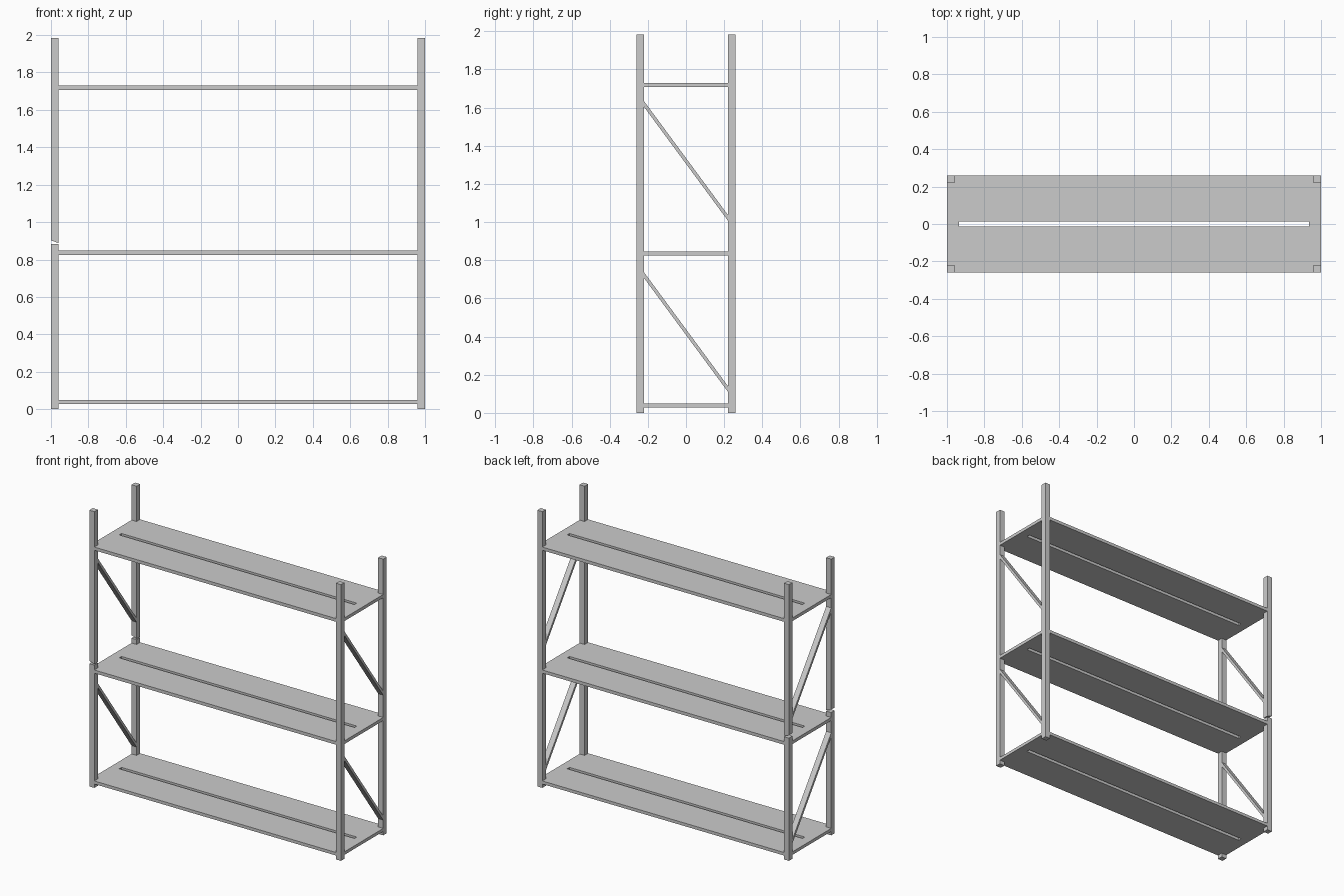
import bpy

if "Cube" in bpy.data.objects:
    bpy.data.objects.remove(bpy.data.objects["Cube"])

X, Y, H = 1.0, 0.26, 1.984      # half width, half depth, height
POST = 0.04                     # post thickness
XI, YI = X - POST, Y - POST     # inner post faces


def prism(name, pts, axis, a, b):
    """Extrude a 2D outline along an axis ('X', 'Y' or 'Z') from a to b."""
    def place(p, d):
        return {'X': (d, *p), 'Y': (p[0], d, p[1]), 'Z': (*p, d)}[axis]
    n = len(pts)
    verts = [place(p, a) for p in pts] + [place(p, b) for p in pts]
    faces = [tuple(range(n))[::-1], tuple(range(n, 2 * n))]
    faces += [(i, (i + 1) % n, n + (i + 1) % n, n + i) for i in range(n)]
    # the x-z plane is left handed along +y
    if axis == 'Y':
        faces = [f[::-1] for f in faces]
    mesh = bpy.data.meshes.new(name)
    mesh.from_pydata(verts, [], faces)
    obj = bpy.data.objects.new(name, mesh)
    bpy.context.collection.objects.link(obj)
    return obj


def box(name, x0, x1, y0, y1, z0, z1):
    return prism(name, [(x0, y0), (x1, y0), (x1, y1), (x0, y1)], 'Z', z0, z1)


# Posts: whole on the right, split in two on the left
for label, y in (("front", -Y), ("back", YI)):
    box(f"{label}_right_post", XI, X, y, y + POST, 0, H)
    box(f"{label}_left_lower_post", -X, -XI, y, y + POST, 0, 0.882)
    prism(f"{label}_left_upper_post",
          [(-X, 0.903), (-XI, 0.888), (-XI, H), (-X, H)], 'Y', y, y + POST)

# Shelves: two boards joined at the ends around a long slot, with end rails
SX, SY = 0.935, 0.013
for label, z0, z1 in (("bottom", 0.028, 0.05), ("middle", 0.824, 0.847),
                      ("top", 1.707, 1.73)):
    for side, s in (("front", -1), ("back", 1)):
        outline = [(-XI, 0), (-SX, 0), (-SX, SY), (SX, SY),
                   (SX, 0), (XI, 0), (XI, Y), (-XI, Y)]
        outline = [(x * s, y * s) for x, y in outline]
        prism(f"{label}_shelf_{side}_board", outline, 'Z', z0, z1)
    for side, x0 in (("left", -X), ("right", XI)):
        box(f"{label}_shelf_{side}_rail", x0, x0 + POST, -YI, YI, z0, z1)

# Diagonal braces, high at the front and low at the back
for side, x0 in (("left", -X), ("right", XI)):
    for label, z in (("lower", 0.11), ("upper", 1.007)):
        prism(f"{side}_{label}_brace",
              [(-YI, z + 0.597), (YI, z), (YI, z + 0.03), (-YI, z + 0.627)],
              'X', x0, x0 + POST)
